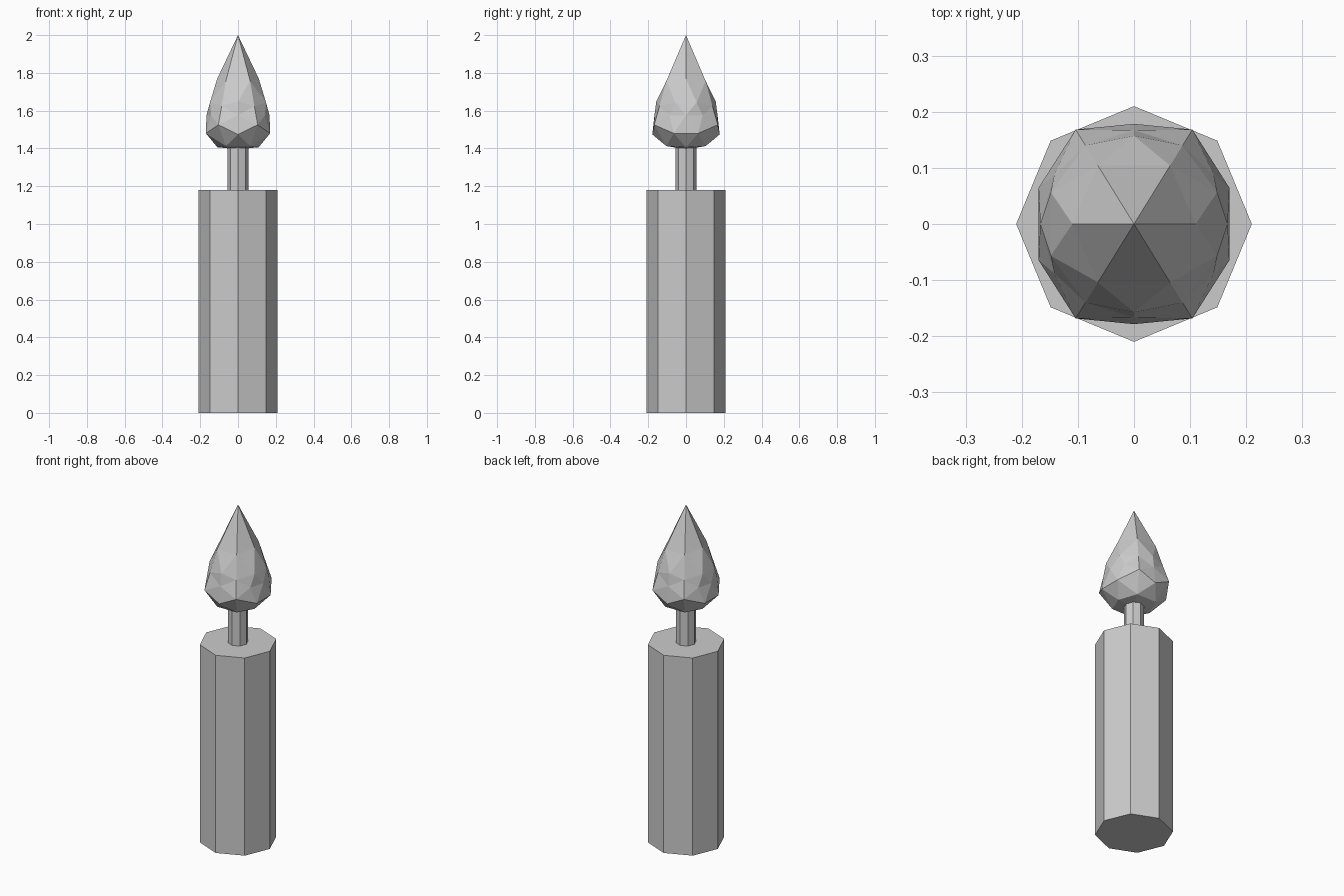
import bpy, bmesh
from mathutils import Vector

if "Cube" in bpy.data.objects:
    bpy.data.objects.remove(bpy.data.objects["Cube"])


def finish(name, bm):
    bmesh.ops.recalc_face_normals(bm, faces=bm.faces[:])
    mesh = bpy.data.meshes.new(name)
    bm.to_mesh(mesh)
    bm.free()
    obj = bpy.data.objects.new(name, mesh)
    bpy.context.collection.objects.link(obj)
    return obj


def prism(name, radius, z0, z1, sides=8):
    bm = bmesh.new()
    bmesh.ops.create_cone(bm, cap_ends=True, segments=sides,
                          radius1=radius, radius2=radius, depth=z1 - z0)
    bmesh.ops.translate(bm, vec=(0, 0, (z0 + z1) / 2), verts=bm.verts[:])
    return finish(name, bm)


# Wax body and wick
prism("candle_body", 0.21, 0.0, 1.18)
prism("wick", 0.055, 1.18, 1.41)

# Flame: sphere height -> (z, radius scale)
PROFILE = [(-1, 1.395, 0.21), (-0.83, 1.408, 0.208), (-0.5, 1.48, 0.21),
           (-0.309, 1.525, 0.208), (0, 1.575, 0.167), (0.309, 1.625, 0.173),
           (0.515, 1.645, 0.184), (0.809, 1.757, 0.208),
           (0.851, 1.77, 0.209), (1, 2.0, 0.21)]


def shape(u):
    u = max(-1.0, min(1.0, u))
    for (a, za, ra), (b, zb, rb) in zip(PROFILE, PROFILE[1:]):
        if u <= b:
            t = (u - a) / (b - a)
            return za + (zb - za) * t, ra + (rb - ra) * t


# Icosahedron with an edge on top, split once into a faceted ball
phi = (1 + 5 ** 0.5) / 2
bm = bmesh.new()
for s in (-1, 1):
    for t in (-phi, phi):
        for co in ((s, 0, t), (0, t, s), (t, s, 0)):
            bm.verts.new(co)
bmesh.ops.convex_hull(bm, input=bm.verts[:])
bmesh.ops.subdivide_edges(bm, edges=bm.edges[:], cuts=1, use_grid_fill=True)
for v in bm.verts:
    n = v.co.normalized()
    z, r = shape(n.z)
    v.co = Vector((n.x * r, n.y * r, z))
bmesh.ops.triangulate(bm, faces=bm.faces[:])
finish("flame", bm)
